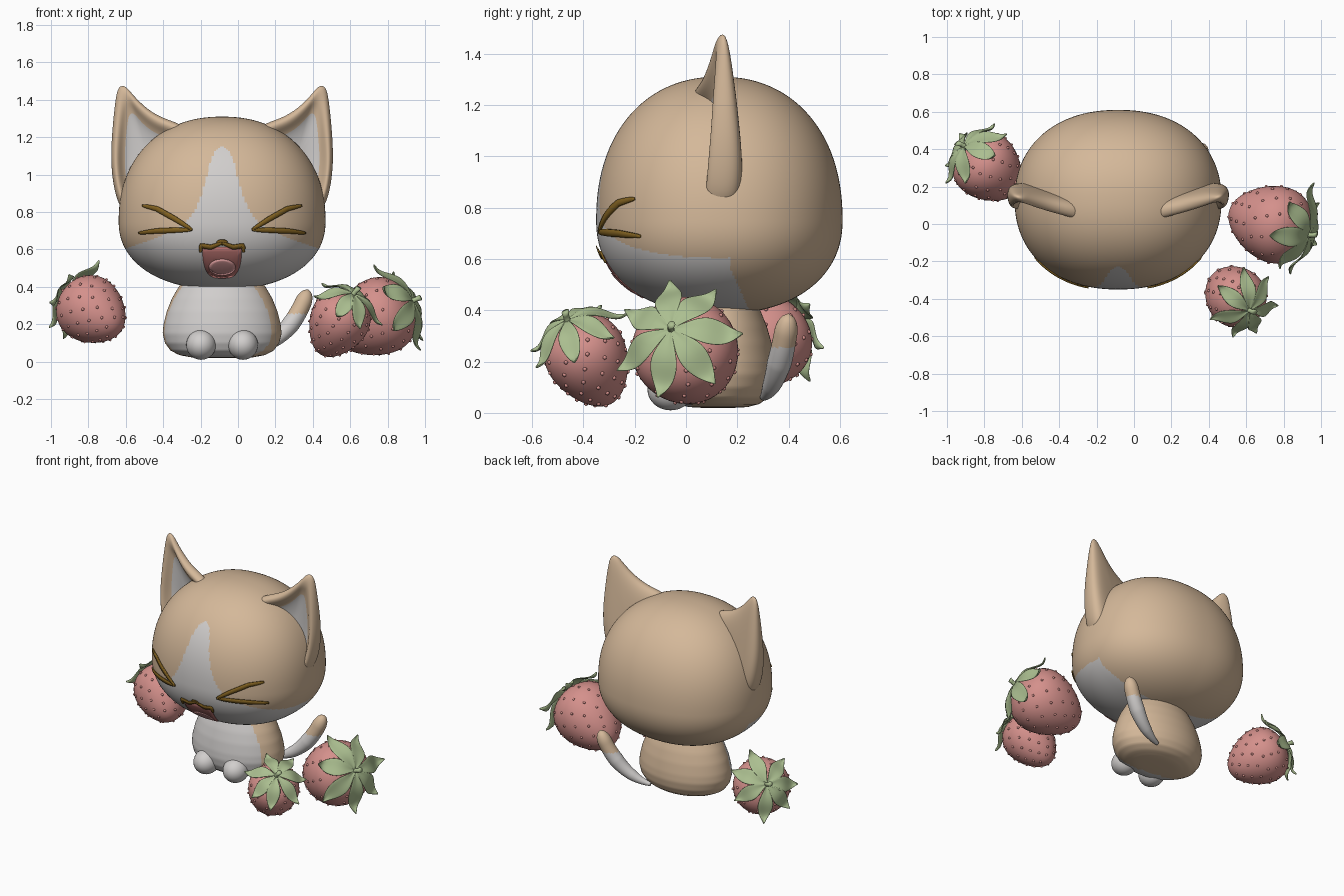
import bpy, bmesh, math, random
from mathutils import Vector

if "Cube" in bpy.data.objects:
    bpy.data.objects.remove(bpy.data.objects["Cube"])

random.seed(4)
CX = -0.085                                   # symmetry plane of the cat
HC, RX, RY, RUP, RDN, P = Vector((CX, 0.13, 0.75)), 0.553, 0.48, 0.56, 0.365, 2.2


def mat(name, rgb):
    m = bpy.data.materials.new(name)
    m.diffuse_color = (*rgb, 1)
    m.use_nodes = True
    m.node_tree.nodes["Principled BSDF"].inputs["Base Color"].default_value = m.diffuse_color
    return m


TAN = mat("tan_fur", (0.66, 0.48, 0.32))
WHITE = mat("white_fur", (0.64, 0.62, 0.61))
BROWN = mat("brown_line", (0.22, 0.12, 0.015))
MOUTH = mat("mouth_pink", (0.48, 0.17, 0.16))
TONGUE = mat("tongue_pink", (0.66, 0.31, 0.31))
RED = mat("berry_pink", (0.66, 0.28, 0.26))
GREEN = mat("leaf_green", (0.41, 0.52, 0.28))


def finish(bm, name, mats, rule=None, subsurf=0, solid=0, recalc=True):
    if recalc:
        bmesh.ops.recalc_face_normals(bm, faces=bm.faces)
    for f in bm.faces:
        f.smooth = True
        if rule:
            f.material_index = int(rule(f.calc_center_median()))
    me = bpy.data.meshes.new(name)
    bm.to_mesh(me)
    bm.free()
    for m in mats:
        me.materials.append(m)
    ob = bpy.data.objects.new(name, me)
    bpy.context.collection.objects.link(ob)
    if solid:
        s = ob.modifiers.new("thickness", 'SOLIDIFY')
        s.thickness, s.offset = solid, 0
    if subsurf:
        s = ob.modifiers.new("smooth", 'SUBSURF')
        s.levels = s.render_levels = subsurf
    return ob


def interp(x, pts):
    if x <= pts[0][0]:
        return pts[0][1]
    for (a, va), (b, vb) in zip(pts, pts[1:]):
        if x <= b:
            return va + (vb - va) * (x - a) / (b - a)
    return pts[-1][1]


def loft(bm, rings, caps=True):
    """Join closed rings of coordinates; returns the faces ring by ring."""
    vs = [[bm.verts.new(c) for c in r] for r in rings]
    out = []
    for a, b in zip(vs, vs[1:]):
        n = len(a)
        out.append([bm.faces.new((a[i], a[(i + 1) % n], b[(i + 1) % n], b[i])) for i in range(n)])
    if caps:
        for r in (vs[0], vs[-1]):
            c = bm.verts.new(sum((v.co for v in r), Vector()) / len(r))
            out.append([bm.faces.new((r[i], r[(i + 1) % len(r)], c)) for i in range(len(r))])
    return out


# Head: squashed superellipsoid with white muzzle and blaze
BLAZE = [(0.57, 0.6), (0.6, 0.53), (0.63, 0.44), (0.67, 0.33), (0.71, 0.25), (0.75, 0.19), (0.8, 0.15),
         (0.9, 0.107), (1.0, 0.08), (1.09, 0.056), (1.13, 0.035), (1.15, 0)]


def face_white(c):
    return c.y < 0.17 + 0.45 * max(0, 0.57 - c.z) and abs(c.x - CX) < interp(c.z, BLAZE)


bm = bmesh.new()
bmesh.ops.create_uvsphere(bm, u_segments=256, v_segments=160, radius=1)
for v in bm.verts:
    k = sum(abs(c) ** P for c in v.co) ** (-1 / P)
    x, y, z = v.co * k
    v.co = HC + Vector((x * RX, y * RY, z * (RUP if z > 0 else RDN)))
finish(bm, "head", [TAN, WHITE], face_white)


def on_face(x, z, lift):
    w = (z - HC.z) / (RUP if z > HC.z else RDN)
    d = 1 - abs((x - CX) / RX) ** P - abs(w) ** P
    return Vector((x, HC.y - RY * max(d, 0) ** (1 / P) - lift, z))


def stroke(name, pts, width, lift=0.006):
    """Tapered painted line lying on the face."""
    bm, prev, n = bmesh.new(), None, 24
    pts = [Vector(p) for p in pts]
    xs = [(i / (len(pts) - 1), p) for i, p in enumerate(pts)]
    for i in range(n + 1):
        t = i / n
        p, q = interp(max(t, 1e-6), xs), interp(min(t + 0.02, 1), xs) - interp(max(t - 0.02, 0), xs)
        s = Vector((-q.y, q.x)).normalized() * width * (0.35 + 0.65 * math.sin(math.pi * t) ** 0.5)
        row = [bm.verts.new(on_face(*(p + s * k), lift)) for k in (-1, 0, 1)]
        if prev:
            for k in (0, 1):
                bm.faces.new((prev[k], prev[k + 1], row[k + 1], row[k]))
        prev = row
    finish(bm, name, [BROWN], solid=0.008)


def patch(name, outline, m, lift):
    """Painted shape lying on the face."""
    bm = bmesh.new()
    c = sum((Vector(p) for p in outline), Vector((0, 0))) / len(outline)
    loft(bm, [[on_face(*(c + (Vector(p) - c) * s), lift) for p in outline] for s in (1, 0.75, 0.5, 0.25)])
    bmesh.ops.delete(bm, geom=[f for f in bm.faces if len(f.verts) == 3 and f.calc_area() > 0.0008], context='FACES')
    finish(bm, name, [m], solid=0.004)


# Squeezed-shut eyes
for side, label in ((-1, "left"), (1, "right")):
    X = lambda u: CX + side * u
    stroke(label + "_eye_upper", [(X(0.425), 0.835), (X(0.35), 0.818), (X(0.25), 0.762), (X(0.16), 0.705)], 0.014)
    stroke(label + "_eye_lower", [(X(0.445), 0.688), (X(0.35), 0.699), (X(0.25), 0.703), (X(0.16), 0.705)], 0.014)
    stroke(label + "_lip", [(X(0.115), 0.585), (X(0.112), 0.62), (X(0.06), 0.612), (X(0), 0.635)], 0.012, 0.01)


# Open mouth, tongue and nose
def cup(hw, top, bottom):
    arc = [math.pi * i / 24 for i in range(25)]
    return [(CX + hw * math.copysign(abs(math.cos(a)) ** 0.6, math.cos(a)),
             top - (top - bottom) * math.sin(a) ** 0.8) for a in arc]


patch("mouth", cup(0.105, 0.615, 0.447), MOUTH, 0.004)
ring = [2 * math.pi * i / 24 for i in range(24)]
patch("tongue", [(CX + 0.07 * math.cos(a), 0.505 + 0.042 * math.sin(a)) for a in ring], TONGUE, 0.008)
patch("nose", [(CX + 0.028 * math.cos(a), 0.638 + 0.014 * math.sin(a)) for a in ring], BROWN, 0.012)

# Ears: cupped triangles with a rounded rim
EAR = [(-0.645, 1.485), (-0.605, 1.49), (-0.565, 1.435), (-0.49, 1.36), (-0.40, 1.305), (-0.27, 1.27),
       (-0.25, 1.18), (-0.35, 1.03), (-0.46, 0.89), (-0.55, 0.80), (-0.62, 0.79), (-0.66, 0.88),
       (-0.68, 1.0), (-0.685, 1.12), (-0.675, 1.27), (-0.66, 1.41)]
CUP = [(0.35, 0.03), (0.67, 0.005), (0.79, -0.06), (0.92, -0.075), (1, 0), (0.93, 0.06), (0.7, 0.085), (0.35, 0.09)]
for side, label in ((1, "left"), (-1, "right")):
    bm, rings = bmesh.new(), []
    for s, off in CUP:
        r = []
        for x, z in EAR:
            x, z = -0.47 + (x + 0.47) * s, 1.05 + (z - 1.05) * s
            th = interp(z, [(0.95, 1.0), (1.25, 0.65), (1.47, 0.3)])
            r.append(Vector((CX + side * (x - CX), 0.15 - 0.23 * (x + 0.65) + off * th, z)))
        rings.append(r)
    groups = loft(bm, rings)
    for f in groups[0] + groups[len(CUP) - 1]:
        f.material_index = 1
    finish(bm, label + "_ear", [TAN, WHITE], subsurf=2)

# Body: pear shape with a white front
PEAR = [(0.02, 0.3), (0.022, 0.5), (0.035, 0.72), (0.06, 0.87), (0.1, 0.96), (0.15, 1.0), (0.2, 0.985),
        (0.27, 0.93), (0.34, 0.84), (0.4, 0.73), (0.46, 0.6)]
bm = bmesh.new()
body = []
for i in range(45):
    z = 0.02 + 0.44 * (i / 44) ** 1.6
    k = interp(z, PEAR)
    body.append([(CX + 0.318 * k * math.cos(2 * math.pi * j / 128),
                  0.125 + 0.225 * k * math.sin(2 * math.pi * j / 128), z) for j in range(128)])
loft(bm, body)
finish(bm, "body", [TAN, WHITE], lambda c: c.y < 0.035 - 0.12 * (c.x - CX))

# Front paws
for side, label in ((-1, "left"), (1, "right")):
    bm = bmesh.new()
    bmesh.ops.create_uvsphere(bm, u_segments=32, v_segments=20, radius=1)
    for v in bm.verts:
        v.co = Vector((CX + side * 0.112 + v.co.x * 0.08, -0.06 + v.co.y * 0.09, 0.09 + v.co.z * 0.08))
    finish(bm, label + "_paw", [WHITE])

# Tail: tapered tube, tan toward the end
PATH = [Vector(p) for p in ((0.06, 0.3, 0.06), (0.16, 0.325, 0.075), (0.26, 0.355, 0.14),
                            (0.325, 0.38, 0.24), (0.375, 0.4, 0.385))]


def bezier(t):
    p = PATH
    while len(p) > 1:
        p = [a.lerp(b, t) for a, b in zip(p, p[1:])]
    return p[0]


bm, rings = bmesh.new(), []
for i in range(49):
    t = i / 48
    q = (bezier(min(t + 0.01, 1)) - bezier(max(t - 0.01, 0))).to_track_quat('Z', 'Y')
    r = interp(t, [(0, 0.012), (0.3, 0.035), (0.6, 0.048), (0.85, 0.046)])
    r *= math.sqrt(max(0.01, 1 - (max(0, t - 0.86) / 0.14) ** 2))
    rings.append([bezier(t) + q @ Vector((r * math.cos(a), r * math.sin(a), 0)) for a in ring])
loft(bm, rings)
finish(bm, "tail", [WHITE, TAN], lambda c: c.z > 0.255)


# Strawberries: tapered fruit with raised seeds, leaf crown and stem
def berry(name, centre, axis, R, H):
    q, centre = Vector(axis).to_track_quat('Z', 'Y'), Vector(centre)

    def skin(a, b):
        r = R * math.cos(a) ** 0.95 * (1 + 0.25 * math.sin(a)) / 1.03
        return centre + q @ Vector((r * math.cos(b), r * math.sin(b), H * math.sin(a)))
    bm = bmesh.new()
    loft(bm, [[skin(math.radians(-86 + 172 * i / 28), 2 * math.pi * j / 40) for j in range(40)] for i in range(29)])
    for row in range(8):
        a = math.radians(-62 + row * 16)
        n = max(4, round(12 * math.cos(a)))
        for j in range(n):
            tmp = bmesh.ops.create_icosphere(bm, subdivisions=1, radius=0.009)["verts"]
            bmesh.ops.translate(bm, verts=tmp, vec=skin(a, (j + row % 2 * 0.5) * 2 * math.pi / n))
    finish(bm, name + "_fruit", [RED])

    # Leaf: distance out, height, half width
    leaf = [(0, 1.03, 0.02), (0.2, 1.03, 0.1), (0.45, 1.01, 0.23), (0.68, 0.92, 0.3),
            (0.9, 0.72, 0.24), (1.08, 0.6, 0.12), (1.28, 0.64, 0.008)]
    bm = bmesh.new()
    for k in range(7):
        b = 2 * math.pi * (k + random.uniform(-0.12, 0.12)) / 7
        grow, curl, prev = random.uniform(0.92, 1.1), random.uniform(-0.1, 0.2), None
        for d, h, w in leaf:
            h += curl * max(0, d - 0.8) * 2
            row = []
            for e in (-1, 0, 1):
                x, y = R * d * grow, R * w * e
                p = Vector((x * math.cos(b) - y * math.sin(b), x * math.sin(b) + y * math.cos(b),
                            H * h + (0.014 if e else 0.004)))
                row.append(bm.verts.new(centre + q @ p))
            if prev:
                for e in (0, 1):
                    bm.faces.new((prev[e], row[e], row[e + 1], prev[e + 1]))
            prev = row
    finish(bm, name + "_leaves", [GREEN], subsurf=2, solid=0.009, recalc=False)

    bm = bmesh.new()
    loft(bm, [[centre + q @ Vector((r * math.cos(a) + bend, r * math.sin(a), H + h)) for a in ring[::2]]
              for r, h, bend in ((0.02, 0, 0), (0.013, 0.02, 0), (0.013, 0.04, 0.006), (0.016, 0.06, 0.014))])
    finish(bm, name + "_stem", [GREEN])


berry("left_strawberry", (-0.77, 0.29, 0.265), (-0.6, 0.55, 0.42), 0.18, 0.195)
berry("right_strawberry", (0.72, 0.01, 0.225), (0.85, -0.27, 0.4), 0.207, 0.23)
berry("front_strawberry", (0.53, -0.375, 0.195), (0.42, -0.42, 0.8), 0.16, 0.19)
